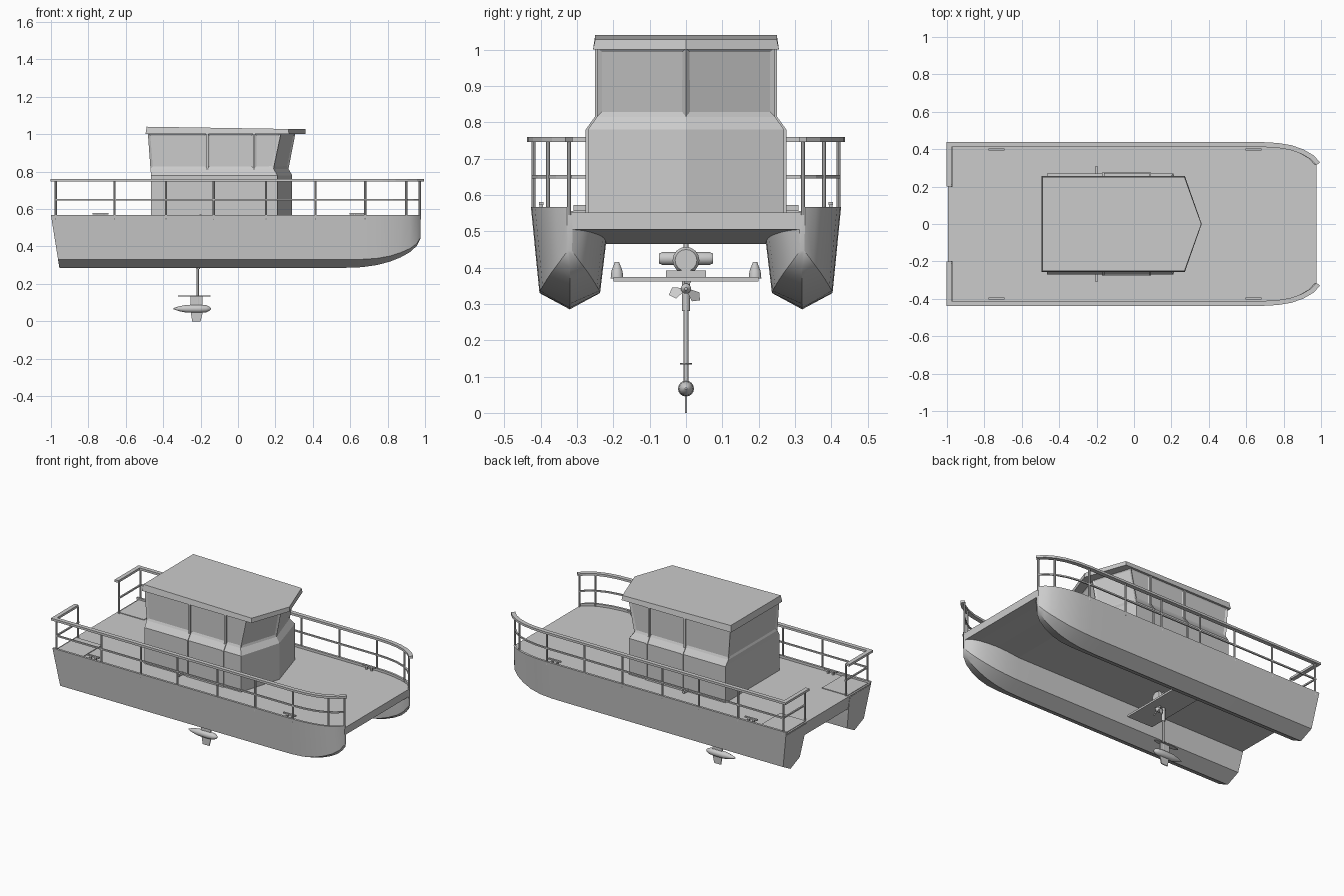
import bpy, bmesh, math
from mathutils import Vector

if "Cube" in bpy.data.objects:
    bpy.data.objects.remove(bpy.data.objects["Cube"])

def add(name, verts, faces, mirror=False, smooth=False):
    me = bpy.data.meshes.new(name)
    me.from_pydata([tuple(v) for v in verts], [], faces)
    bm = bmesh.new()
    bm.from_mesh(me)
    bmesh.ops.recalc_face_normals(bm, faces=bm.faces)
    bm.to_mesh(me)
    bm.free()
    ob = bpy.data.objects.new(name, me)
    bpy.context.collection.objects.link(ob)
    if mirror:
        m = ob.modifiers.new("mirror", 'MIRROR')
        m.use_axis = (False, True, False)
    if smooth:
        bpy.ops.object.select_all(action='DESELECT')
        ob.select_set(True)
        bpy.context.view_layer.objects.active = ob
        bpy.ops.object.shade_smooth_by_angle(angle=math.radians(30))
    return ob

def loft(name, rings, **kw):
    n = len(rings[0])
    faces = [(k*n+i, k*n+(i+1) % n, (k+1)*n+(i+1) % n, (k+1)*n+i)
             for k in range(len(rings)-1) for i in range(n)]
    faces += [tuple(range(n)), tuple((len(rings)-1)*n+i for i in range(n))]
    return add(name, [v for r in rings for v in r], faces, **kw)

def box(name, x0, x1, y0, y1, z0, z1, **kw):
    return loft(name, [[(x0, y0, z), (x1, y0, z), (x1, y1, z), (x0, y1, z)] for z in (z0, z1)], **kw)

def turned(name, start, axis, profile, seg=12, **kw):
    """Round part: profile of (distance, radius) along an axis."""
    a = Vector(axis).normalized()
    u = a.orthogonal().normalized()
    v = a.cross(u)
    rings = [[Vector(start)+a*d+(u*math.cos(t)+v*math.sin(t))*r
              for t in (2*math.pi*i/seg for i in range(seg))] for d, r in profile]
    return loft(name, rings, smooth=True, **kw)

def rail(name, path, z, w, h, **kw):
    """Flat rectangular rail mitred along a plan path."""
    p = [Vector(q) for q in path]
    rings = []
    for i, q in enumerate(p):
        a = (q-p[max(i-1, 0)]).normalized()
        b = (p[min(i+1, len(p)-1)]-q).normalized()
        t = (a+b).normalized()
        k = 1/max(t.dot(b if i < len(p)-1 else a), .5)
        n = Vector((-t.y, t.x))*w/2*k
        rings.append([(*(q+n), z-h/2), (*(q-n), z-h/2), (*(q-n), z+h/2), (*(q+n), z+h/2)])
    return loft(name, rings, **kw)

# twin hulls: x, half width, keel height, chine height
stations = [(-1, .107, .285, .33), (.55, .107, .285, .33), (.66, .107, .289, .331),
            (.74, .105, .30, .336), (.81, .096, .318, .348), (.87, .081, .342, .367),
            (.92, .062, .37, .389), (.955, .038, .402, .414), (.975, .008, .44, .446)]
rings = []
for x, w, k, c in stations:
    prof = [(w, .567), (w-min(.014, w*.5), .567), (w-min(.014, w*.5), .545), (-w*.97, .545),
            (-w*.97, .50), (-w*.78, c), (0, k), (w*.78, c)]
    rings.append([(x + ((.567-z)*.16 if x == -1 else 0), .32+y, z) for y, z in prof])
loft("hull", rings, mirror=True, smooth=True)

# deck with raised underside at the bow
rings = []
for x, y, zb in [(-.995, .42, .465), (.66, .42, .465), (.74, .415, .475), (.81, .405, .484),
                 (.87, .39, .491), (.92, .37, .497), (.955, .348, .502), (.975, .32, .505)]:
    yb = max(.25, .32-(y-.32)) if x > .66 else .25
    xb = x+.015 if x < -.9 else x
    rings.append([(x, -y, .552), (x, y, .552), (x, y, .54), (xb, yb, zb), (xb, -yb, zb), (x, -y, .54)])
loft("deck", rings)
box("stern_hatch", -.985, -.805, .21, .415, .545, .556, mirror=True)

# cabin with pointed front
def plan(z, y, xr, xc, xt):
    side = [(xr, -y, z), (-.165, -y, z), (.085, -y, z), (xc, -y, z)]
    return side + [(xt, 0, z)] + [(a, -b, c) for a, b, c in reversed(side)]
levels = [(.55, .27, -.465, .21, .29), (.78, .27, -.465, .21, .29),
          (.815, .245, -.468, .19, .27), (1.005, .245, -.482, .23, .307)]
cabin = loft("cabin", [plan(*l) for l in levels])
# recessed windows
bm = bmesh.new()
bm.from_mesh(cabin.data)
panes = [f for f in bm.faces if .86 < f.calc_center_median().z < .95 and abs(f.normal.z) < .5]
bmesh.ops.inset_individual(bm, faces=panes, thickness=.018, depth=-.006)
bm.to_mesh(cabin.data)
bm.free()

# roof
def roof_ring(z, y, xr, xc, xt, drop):
    return [(xr, -y, z), (xc, -y, z-drop), (xt, 0, z-drop), (xc, y, z-drop), (xr, y, z)]
loft("roof", [roof_ring(1.0, .256, -.495, .272, .362, 0),
              roof_ring(1.04, .25, -.488, .27, .36, .012)])

# door posts following the cabin side
for x in (-.165, .085):
    loft("door_post", [[(x-.006, y-.004, z), (x+.006, y-.004, z), (x+.006, y+.006, z), (x-.006, y+.006, z)]
                       for z, y in ((.552, .27), (.78, .27), (.815, .245), (1.0, .245))], mirror=True)
box("door_sill", -.17, .085, .265, .276, .552, .565, mirror=True)
box("side_step_handle", -.206, -.194, .27, .31, .556, .572, mirror=True)

# railings
path = [(-.99, .2), (-.99, .425), (.68, .425), (.77, .42), (.84, .408), (.9, .387), (.95, .358), (.985, .322)]
rail("top_rail", path, .753, .026, .014, mirror=True)
rail("middle_rail", [(x*.985, y*.99) for x, y in path], .65, .009, .009, mirror=True)
posts = [(-.975, .205), (-.975, .42), (-.66, .42), (-.385, .42), (-.13, .42), (.15, .42),
         (.415, .42), (.68, .42), (.90, .38), (.972, .322)]
for x, y in posts:
    turned("rail_post", (x, y, .545), (0, 0, 1), [(0, .006), (.205, .006)], 8, mirror=True)

# deck cleats
for x in (-.735, .64):
    box("cleat_bar", x-.043, x+.043, .392, .404, .572, .58, mirror=True)
    for d in (-.018, .018):
        box("cleat_leg", x+d-.005, x+d+.005, .393, .403, .55, .573, mirror=True)

# motor mount between hulls
box("motor_plate", -.30, -.12, -.2, .2, .362, .374)
turned("mount_foot", (-.21, .19, .37), (0, 0, 1), [(0, .018), (.02, .016), (.04, .008), (.046, .006)], mirror=True)
turned("motor_body", (-.27, 0, .42), (1, 0, 0), [(0, .03), (.01, .037), (.1, .037), (.11, .03)], 16)
turned("motor_cross_tube", (-.21, -.075, .425), (0, 1, 0), [(0, .014), (.01, .018), (.14, .018), (.15, .014)])
box("motor_bracket", -.26, -.16, -.055, .055, .374, .392)

# drive leg and pod
turned("drive_shaft", (-.215, 0, .07), (0, 0, 1), [(0, .007), (.42, .007)])
turned("shaft_collar", (-.215, 0, .28), (0, 0, 1), [(0, .011), (.09, .011)])
loft("cavitation_plate", [[(-.235+.087*math.cos(t), .017*math.sin(t), z)
                           for t in (math.tau*i/16 for i in range(16))] for z in (.133, .138)])
turned("drive_pod", (-.345, 0, .067), (1, 0, 0), [(0, .003), (.03, .013), (.07, .021), (.14, .022),
                                                 (.175, .019), (.193, .011), (.2, .003)], 16)
box("pod_strut", -.255, -.19, -.005, .005, .07, .135)
loft("skeg", [[(a, -.003, z), (b, -.003, z), (b, .003, z), (a, .003, z)]
              for z, a, b in ((.06, -.255, -.185), (0, -.245, -.2))])

# propeller
turned("propeller_hub", (-.20, 0, .342), (1, 0, 0), [(0, .014), (.03, .014), (.045, .004)])
for i in range(3):
    t = math.tau*i/3+math.radians(200)
    r, s = Vector((0, math.cos(t), math.sin(t))), Vector((.5, -math.sin(t), math.cos(t)))
    c = Vector((-.18, 0, .342))
    loft("propeller_blade", [[c+r*d+s*w+Vector((e, 0, 0)) for d, w in
                              ((.01, -.006), (.035, -.016), (.05, 0), (.035, .016), (.01, .006))]
                             for e in (-.002, .002)])
